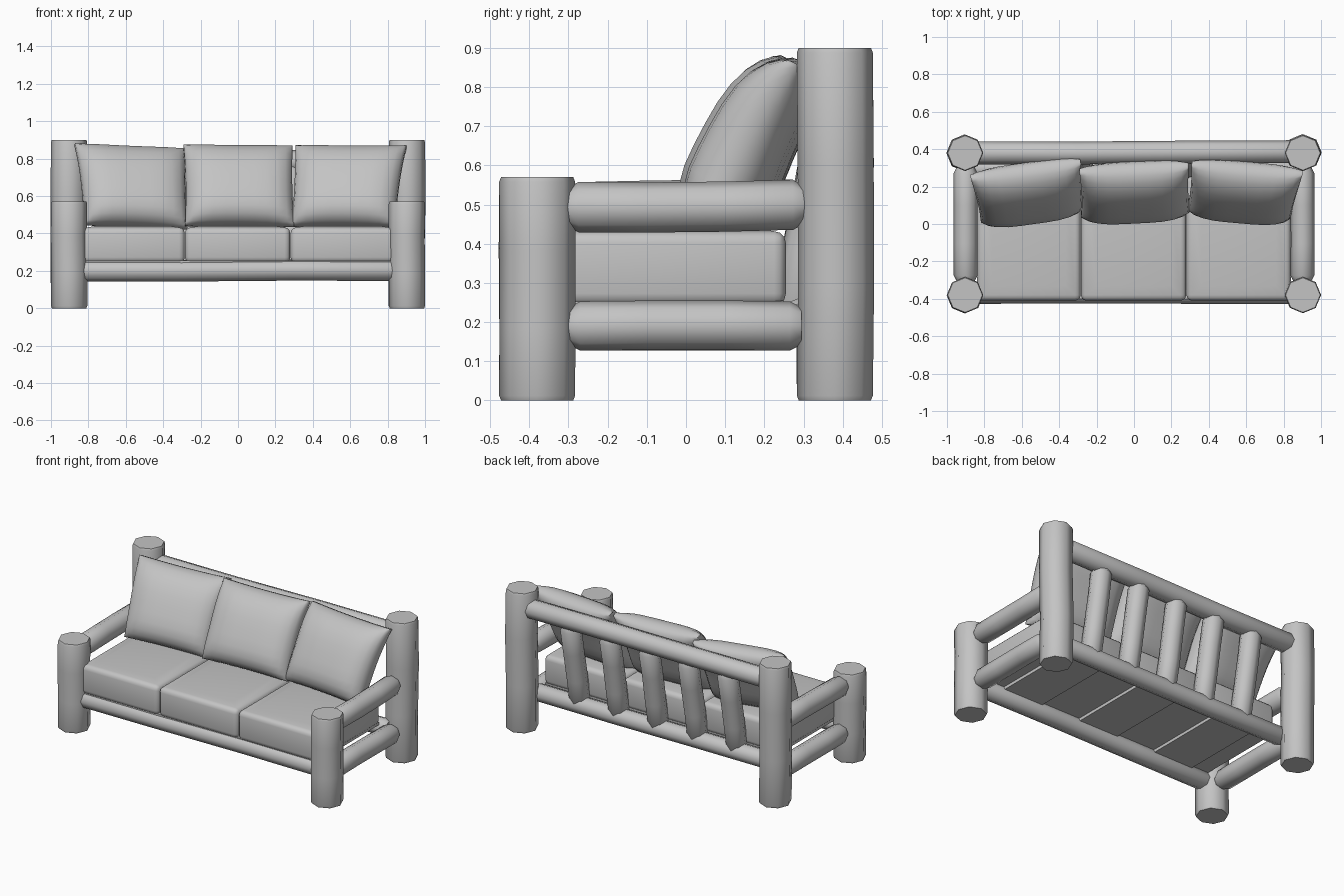
import bpy, bmesh, math, random
from mathutils import Vector, Matrix

if "Cube" in bpy.data.objects:
    bpy.data.objects.remove(bpy.data.objects["Cube"])

random.seed(4)
grey = bpy.data.materials.new("soft_grey")
grey.diffuse_color = (0.55, 0.55, 0.55, 1)
grey.use_nodes = True
grey.node_tree.nodes["Principled BSDF"].inputs["Base Color"].default_value = grey.diffuse_color


def finish(name, bm, angle):
    bmesh.ops.recalc_face_normals(bm, faces=bm.faces)
    mesh = bpy.data.meshes.new(name)
    bm.to_mesh(mesh)
    bm.free()
    mesh.materials.append(grey)
    ob = bpy.data.objects.new(name, mesh)
    bpy.context.collection.objects.link(ob)
    bpy.ops.object.select_all(action='DESELECT')
    ob.select_set(True)
    bpy.context.view_layer.objects.active = ob
    bpy.ops.object.shade_smooth_by_angle(angle=math.radians(angle))
    return ob


def log(name, a, b, r, cap=0.03, cap_r=0.75, wobble=0.003, sides=8):
    """Hewn octagonal log from a to b, with chamfered ends."""
    a, b = Vector(a), Vector(b)
    axis = b - a
    length = axis.length
    axis.normalize()
    side = axis.cross(Vector((0, 1, 0)) if abs(axis.y) < 0.5 else Vector((0, 0, 1))).normalized()
    up = axis.cross(side)
    stations = [(0, cap_r), (cap, 1), (length * 0.33, 1), (length * 0.67, 1),
                (length - cap, 1), (length, cap_r)]
    bm = bmesh.new()
    rings = []
    for i, (d, k) in enumerate(stations):
        w = wobble if 1 < i < 4 else 0
        c = a + axis * d + side * random.uniform(-w, w) + up * random.uniform(-w, w)
        rings.append([bm.verts.new(c + (side * math.cos(t) + up * math.sin(t)) * r * k)
                      for t in (math.tau * j / sides for j in range(sides))])
    for p, q in zip(rings, rings[1:]):
        for j in range(sides):
            n = (j + 1) % sides
            bm.faces.new((p[j], p[n], q[n], q[j]))
    bm.faces.new(rings[0])
    bm.faces.new(rings[-1])
    return finish(name, bm, 50)


def box(name, x0, x1, y0, y1, z0, z1):
    """Plain board."""
    bm = bmesh.new()
    bmesh.ops.create_cube(bm, size=1, matrix=Matrix.Translation(
        ((x0 + x1) / 2, (y0 + y1) / 2, (z0 + z1) / 2))
        @ Matrix.Diagonal((x1 - x0, y1 - y0, z1 - z0, 1)))
    return finish(name, bm, 30)


def seat_cushion(name, x0, x1, y0, y1, z0, z1):
    """Rounded box with a slightly crowned top."""
    bm = bmesh.new()
    bmesh.ops.create_cube(bm, size=1)
    for v in bm.verts:
        v.co = Vector((x0 + (v.co.x + .5) * (x1 - x0), y0 + (v.co.y + .5) * (y1 - y0),
                       z0 + (v.co.z + .5) * (z1 - z0)))
    bmesh.ops.bevel(bm, geom=bm.edges[:], offset=0.03, segments=3, profile=0.5, affect='EDGES')
    big = [f for f in bm.faces if f.normal.z > 0.99 and f.calc_area() > 0.1]
    bmesh.ops.inset_region(bm, faces=big, thickness=0.07)
    for f in big:
        for v in f.verts:
            v.co.z += 0.008
    return finish(name, bm, 60)


def pillow(name, centre, turn, roll, flare=0.0, half_w=0.287, half_h=0.243, n=12):
    """Plump square pillow, fuller toward its lower half, leaning back.
    flare widens the top on the left (negative) or right (positive)."""
    place = (Matrix.Translation(centre) @ Matrix.Rotation(math.radians(turn), 4, 'Z')
             @ Matrix.Rotation(math.radians(roll), 4, 'Y')
             @ Matrix.Rotation(math.radians(-25), 4, 'X'))
    bm = bmesh.new()
    sheets = []
    for face in (-1, 1):
        rows = []
        for i in range(n + 1):
            v = math.sin((i / n - .5) * math.pi)
            row = []
            for j in range(n + 1):
                u = math.sin((j / n - .5) * math.pi)
                puff = max(0, (1 - u ** 4) * (1 - v ** 4)) ** 0.55
                t = 0.014 + (0.092 - 0.014 * v) * puff
                x = u * half_w * (1 - 0.025 * (1 - v * v))
                x += flare * v * (0.5 + 0.5 * u * (1 if flare > 0 else -1))
                z = v * half_h * (1 - 0.025 * (1 - u * u))
                bend = 0.035 * max(0, v) ** 2
                row.append(bm.verts.new(place @ Vector((x, face * t + bend, z))))
            rows.append(row)
        sheets.append(rows)
        for i in range(n):
            for j in range(n):
                bm.faces.new((rows[i][j], rows[i][j + 1], rows[i + 1][j + 1], rows[i + 1][j]))

    # Seam strip joining the two sheets
    def rim(s):
        return (s[0][:-1] + [r[-1] for r in s[:-1]] + s[-1][:0:-1] + [r[0] for r in s[:0:-1]])
    p, q = rim(sheets[0]), rim(sheets[1])
    for i in range(len(p)):
        k = (i + 1) % len(p)
        bm.faces.new((p[i], p[k], q[k], q[i]))
    return finish(name, bm, 75)


# Posts and side rails, mirrored left and right
for s, label in ((-1, "left"), (1, "right")):
    log(label + "_front_post", (s * .903, -.38, 0), (s * .903, -.38, .57), .097, .012, .95, .002)
    log(label + "_back_post", (s * .903, .38, 0), (s * .903, .38, .9), .097, .012, .95, .004)
    log(label + "_arm_rail", (s * .9, -.305, .493), (s * .9, .303, .5), .064)
    log(label + "_lower_side_rail", (s * .9, -.3, .19), (s * .9, .295, .19), .063)

# Long rails
log("front_rail", (-.88, -.37, .2), (.88, -.37, .203), .057)
log("lower_back_rail", (-.87, .295, .208), (.87, .295, .208), .056)
log("top_back_rail", (-.87, .38, .78), (.87, .387, .785), .061)

# Leaning back slats
for i in range(5):
    x = (i - 2) * .28
    log(f"back_slat_{i + 1}", (x, .275, .2), (x, .38, .755), .063, .03, .7, .002)

# Seat cushions, with a deck and support boards under them
box("seat_deck", -.83, .83, -.4, .25, .236, .255)
for i, (x0, x1) in enumerate(((-.84, -.284), (-.284, .28), (.28, .84))):
    seat_cushion(f"seat_cushion_{i + 1}", x0 + .001, x1 - .001, -.41, .255, .243, .432)
    mid = (x0 + x1) / 2
    box(f"seat_board_{i + 1}", mid - .14, mid + .14, -.37, .29, .217, .24)

# Back pillows
pillow("left_pillow", (-.56, .16, .658), 8, 2.5, -.02)
pillow("middle_pillow", (.005, .165, .662), 3, 0.5, half_w=.292)
pillow("right_pillow", (.582, .165, .66), -5, 0.3, .02)
